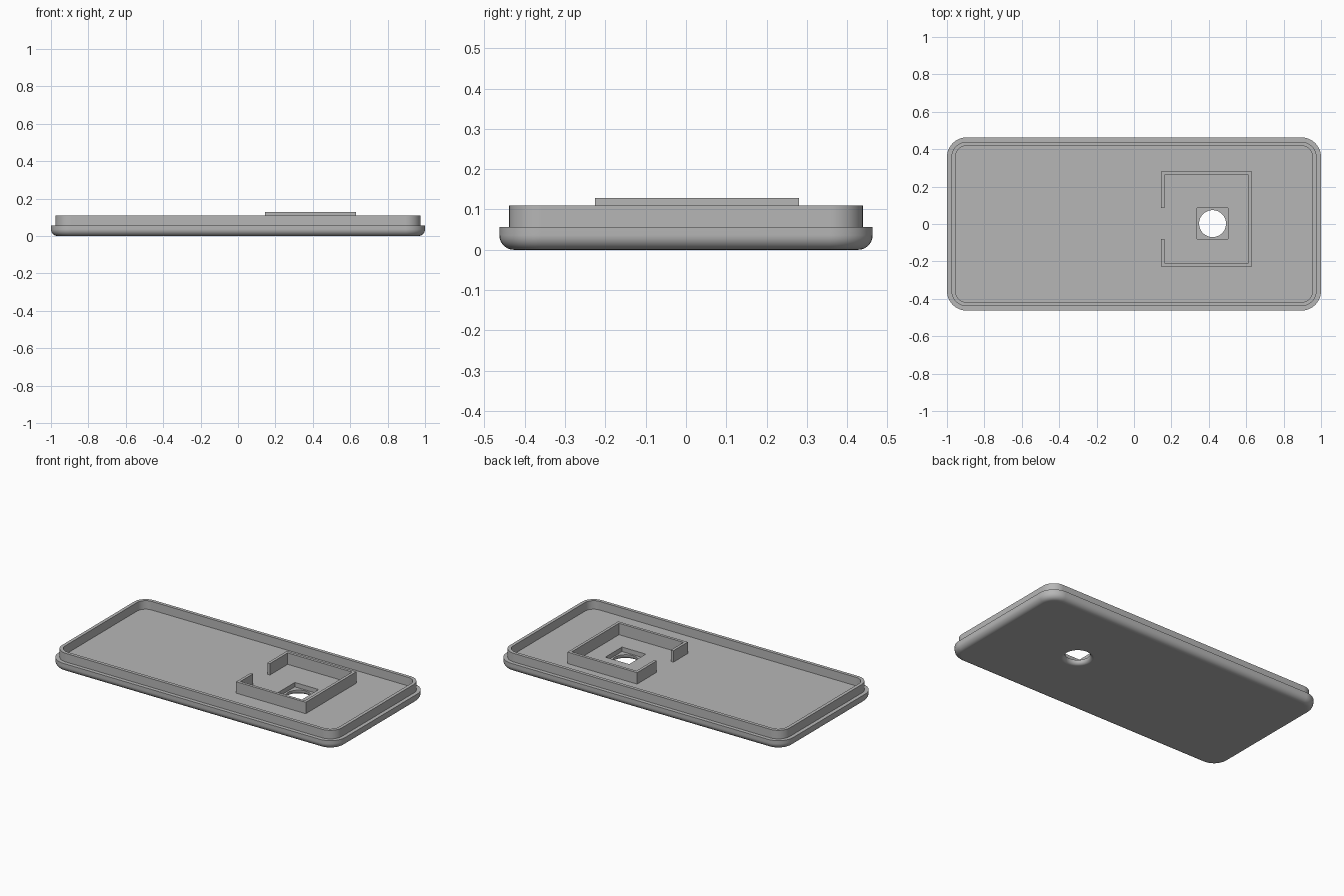
import bpy, bmesh, math

cube = bpy.data.objects.get("Cube")
if cube:
    bpy.data.objects.remove(cube, do_unlink=True)

grey = bpy.data.materials.new("plain grey")
grey.use_nodes = True
colour = (0.47, 0.47, 0.47, 1)
grey.diffuse_color = colour
grey.node_tree.nodes["Principled BSDF"].inputs["Base Color"].default_value = colour

HALF_X, HALF_Y, CORNER = 1.0, 0.463, 0.105
LEDGE_Z, LIP_Z = 0.056, 0.11
FILLET = 0.036
HOLE_X, HOLE_Y, HOLE_R, HOLE_FILLET = 0.42, 0.002, 0.072, 0.022
RECESS, RECESS_Z = 0.083, 0.028


def rounded_rect(bm, inset, z, steps=10):
    """Ring of vertices following the case outline, moved inwards by inset."""
    r = CORNER - inset
    cx, cy = HALF_X - CORNER, HALF_Y - CORNER
    ring = []
    for q, (sx, sy) in enumerate(((1, 1), (-1, 1), (-1, -1), (1, -1))):
        for i in range(steps + 1):
            a = math.pi / 2 * (q + i / steps)
            ring.append(bm.verts.new((sx * cx + r * math.cos(a), sy * cy + r * math.sin(a), z)))
    return ring


def circle(bm, r, z, n=48):
    return [bm.verts.new((HOLE_X + r * math.cos(2 * math.pi * i / n),
                          HOLE_Y + r * math.sin(2 * math.pi * i / n), z)) for i in range(n)]


def square(bm, z):
    return [bm.verts.new((HOLE_X + sx * RECESS, HOLE_Y + sy * RECESS, z))
            for sx, sy in ((1, 1), (-1, 1), (-1, -1), (1, -1))]


def loft(bm, rings):
    for a, b in zip(rings, rings[1:]):
        for i in range(len(a)):
            j = (i + 1) % len(a)
            bm.faces.new((a[i], a[j], b[j], b[i]))


def fill_between(bm, outer, inner):
    """Flat face with a hole in it."""
    edges = []
    for ring in (outer, inner):
        for i, v in enumerate(ring):
            w = ring[(i + 1) % len(ring)]
            edges.append(bm.edges.get((v, w)) or bm.edges.new((v, w)))
    bmesh.ops.triangle_fill(bm, use_beauty=True, use_dissolve=False, edges=edges)


def finish(bm, name):
    bmesh.ops.recalc_face_normals(bm, faces=bm.faces)
    mesh = bpy.data.meshes.new(name)
    bm.to_mesh(mesh)
    bm.free()
    mesh.materials.append(grey)
    mesh.shade_smooth()
    mesh.set_sharp_from_angle(angle=math.radians(30))
    obj = bpy.data.objects.new(name, mesh)
    bpy.context.collection.objects.link(obj)
    mod = obj.modifiers.new("flat face normals", "WEIGHTED_NORMAL")
    mod.keep_sharp = True
    return obj


# Cover: filleted plate, ledge and raised lip
bm = bmesh.new()
steps = 7
angles = [math.pi / 2 * i / steps for i in range(steps + 1)]
rings = [rounded_rect(bm, FILLET * (1 - math.sin(a)), FILLET * (1 - math.cos(a))) for a in angles]
for inset, z in ((0, LEDGE_Z), (0.024, LEDGE_Z), (0.024, LIP_Z), (0.045, LIP_Z), (0.045, LEDGE_Z)):
    rings.append(rounded_rect(bm, inset, z))
loft(bm, rings)

# Round hole with a softened lower rim, opening into the square recess
hole = [circle(bm, HOLE_R + HOLE_FILLET * (1 - math.sin(a)), HOLE_FILLET * (1 - math.cos(a)))
        for a in angles]
hole.append(circle(bm, HOLE_R, RECESS_Z))
loft(bm, hole)
recess = [square(bm, RECESS_Z), square(bm, LEDGE_Z)]
loft(bm, recess)

# Underside, recess floor and inner floor
fill_between(bm, rings[0], hole[0])
fill_between(bm, recess[0], hole[-1])
fill_between(bm, rings[-1], recess[1])
finish(bm, "cover")

# Square wall around the hole, open in the middle of one side
X0, X1, Y0, Y1, T = 0.145, 0.631, -0.226, 0.28, 0.018
GAP0, GAP1 = -0.081, 0.085
outline = [(X0, GAP1), (X0, Y1), (X1, Y1), (X1, Y0), (X0, Y0), (X0, GAP0),
           (X0 + T, GAP0), (X0 + T, Y0 + T), (X1 - T, Y0 + T),
           (X1 - T, Y1 - T), (X0 + T, Y1 - T), (X0 + T, GAP1)]
bm = bmesh.new()
low, high = [[bm.verts.new((x, y, z)) for x, y in outline] for z in (LEDGE_Z - 0.002, 0.128)]
loft(bm, [low, high])
for ring in (low, high):
    for i in range(5):
        bm.faces.new((ring[i], ring[i + 1], ring[10 - i], ring[11 - i]))
finish(bm, "inner_wall")
